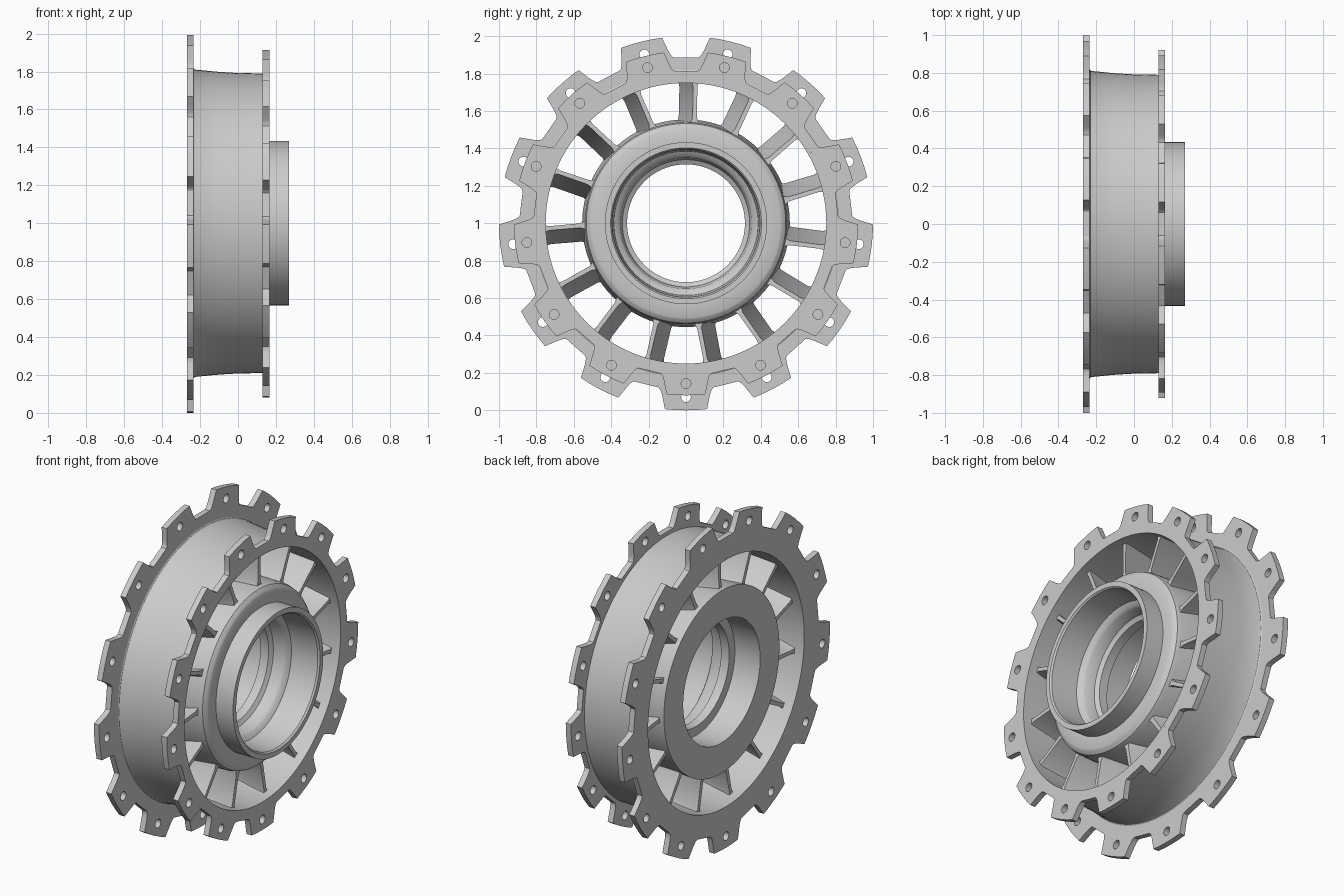
import bpy, bmesh
from math import sin, cos, radians, tau
from mathutils import Matrix, Vector

cube = bpy.data.objects.get("Cube")
if cube:
    bpy.data.objects.remove(cube, do_unlink=True)

grey = bpy.data.materials.new("light_grey_metal")
grey.use_nodes = True
grey.diffuse_color = (0.6, 0.6, 0.6, 1)
grey.node_tree.nodes["Principled BSDF"].inputs["Base Color"].default_value = (0.6, 0.6, 0.6, 1)

LOBES, SPOKES, AXIS_Z = 13, 15, 1.0


def finish(name, mesh, angle=30):
    mesh.materials.clear()
    mesh.materials.append(grey)
    obj = bpy.data.objects.new(name, mesh)
    bpy.context.collection.objects.link(obj)
    bpy.ops.object.select_all(action='DESELECT')
    obj.select_set(True)
    bpy.context.view_layer.objects.active = obj
    bpy.ops.object.shade_smooth_by_angle(angle=radians(angle))
    return obj


def lathe(name, profile, steps=128):
    """Revolve a closed (x, radius) section about the wheel axis."""
    bm = bmesh.new()
    verts = [bm.verts.new((x, 0, r)) for x, r in profile]
    edges = [bm.edges.new((verts[i - 1], verts[i])) for i in range(len(verts))]
    bmesh.ops.spin(bm, geom=verts + edges, cent=(0, 0, 0), axis=(1, 0, 0),
                   angle=tau, steps=steps, use_merge=False)
    bmesh.ops.remove_doubles(bm, verts=bm.verts, dist=1e-4)
    bmesh.ops.recalc_face_normals(bm, faces=bm.faces)
    bmesh.ops.translate(bm, verts=bm.verts, vec=(0, 0, AXIS_Z))
    mesh = bpy.data.meshes.new(name)
    bm.to_mesh(mesh)
    bm.free()
    return finish(name, mesh)


def polar(radius, angle):
    """Point at an angle measured from straight down."""
    return Vector((radius * sin(angle), -radius * cos(angle)))


def circle(centre, radius, count):
    return [centre + polar(radius, tau * i / count) for i in range(count)]


def flange(name, x0, x1, tip, valley, hole_ring):
    """Lobed plate with one bolt hole in each lobe."""
    depth = tip - valley
    half = [(9.5, 0), (8.9, 0.07), (8.3, 0.22), (7.8, 0.4), (6.5, 1), (3.3, 1)]
    lobe = [(-a, h) for a, h in half] + [(0, 1)] + [(a, h) for a, h in reversed(half)]
    outline, holes = [], []
    for i in range(LOBES):
        mid = tau * i / LOBES
        outline += [polar(valley + depth * h, mid + radians(a)) for a, h in lobe]
        holes.append(circle(polar(hole_ring, mid), 0.026, 20))
    curve = bpy.data.curves.new(name + "_outline", 'CURVE')
    curve.dimensions = '2D'
    curve.fill_mode = 'BOTH'
    curve.extrude = (x1 - x0) / 2
    for loop in [outline, circle(Vector((0, 0)), 0.77, 128)] + holes:
        spline = curve.splines.new('POLY')
        spline.points.add(len(loop) - 1)
        for point, co in zip(spline.points, loop):
            point.co = (co.x, co.y, 0, 1)
        spline.use_cyclic_u = True
    temp = bpy.data.objects.new(name + "_temp", curve)
    bpy.context.collection.objects.link(temp)
    bpy.context.view_layer.update()
    graph = bpy.context.evaluated_depsgraph_get()
    mesh = bpy.data.meshes.new_from_object(temp.evaluated_get(graph))
    bpy.data.objects.remove(temp, do_unlink=True)
    # Turn the plate so that it faces along the wheel axis
    turn = Matrix(((0, 0, 1, (x0 + x1) / 2), (1, 0, 0, 0), (0, 1, 0, AXIS_Z), (0, 0, 0, 1)))
    mesh.transform(turn)
    bm = bmesh.new()
    bm.from_mesh(mesh)
    bmesh.ops.remove_doubles(bm, verts=bm.verts, dist=1e-4)
    bmesh.ops.recalc_face_normals(bm, faces=bm.faces)
    bm.to_mesh(mesh)
    bm.free()
    mesh.name = name
    return finish(name, mesh)


# Two lobed flanges
flange("large_flange", -0.27, -0.235, 1.0, 0.89, 0.93)
flange("small_flange", 0.13, 0.165, 0.92, 0.815, 0.857)

# Waisted rim barrel between the flanges
lathe("rim_barrel", [
    (-0.27, 0.75), (0.165, 0.75), (0.165, 0.77), (0.13, 0.77), (0.13, 0.79),
    (0.0, 0.792), (-0.1, 0.798), (-0.225, 0.81), (-0.231, 0.813), (-0.235, 0.82),
    (-0.235, 0.77), (-0.27, 0.77)])

# Hub with a front collar and a stepped bore
lathe("hub", [
    (-0.24, 0.37), (-0.24, 0.555), (-0.1, 0.547), (0.11, 0.54), (0.135, 0.533),
    (0.15, 0.515), (0.155, 0.505), (0.155, 0.433), (0.27, 0.433), (0.27, 0.403),
    (0.26, 0.395), (0.09, 0.385), (0.075, 0.36), (0.06, 0.35), (0.0, 0.34),
    (-0.015, 0.315), (-0.07, 0.315), (-0.07, 0.37)])

# Pitched blade spokes, slightly flared where they meet hub and rim
bm = bmesh.new()
FRONT, BACK, SHIFT = 0.11, -0.21, 0.037
FLARE = [(0.53, 0.024), (0.565, 0.012), (0.73, 0.011), (0.757, 0.019)]
for i in range(SPOKES):
    a = radians(1) + tau * i / SPOKES
    out, side = Vector((0, sin(a), cos(a))), Vector((0, cos(a), -sin(a)))
    rings = []
    for radius, half in FLARE:
        corners = [(FRONT, SHIFT - half), (FRONT, SHIFT + half),
                   (BACK, half - SHIFT), (BACK, -half - SHIFT)]
        rings.append([bm.verts.new(out * radius + side * t + Vector((x, 0, AXIS_Z)))
                      for x, t in corners])
    for low, high in zip(rings, rings[1:]):
        for k in range(4):
            bm.faces.new((low[k - 1], low[k], high[k], high[k - 1]))
    bm.faces.new(rings[0])
    bm.faces.new(rings[-1])
bmesh.ops.recalc_face_normals(bm, faces=bm.faces)
spoke_mesh = bpy.data.meshes.new("spokes")
bm.to_mesh(spoke_mesh)
bm.free()
finish("spokes", spoke_mesh, 40)
